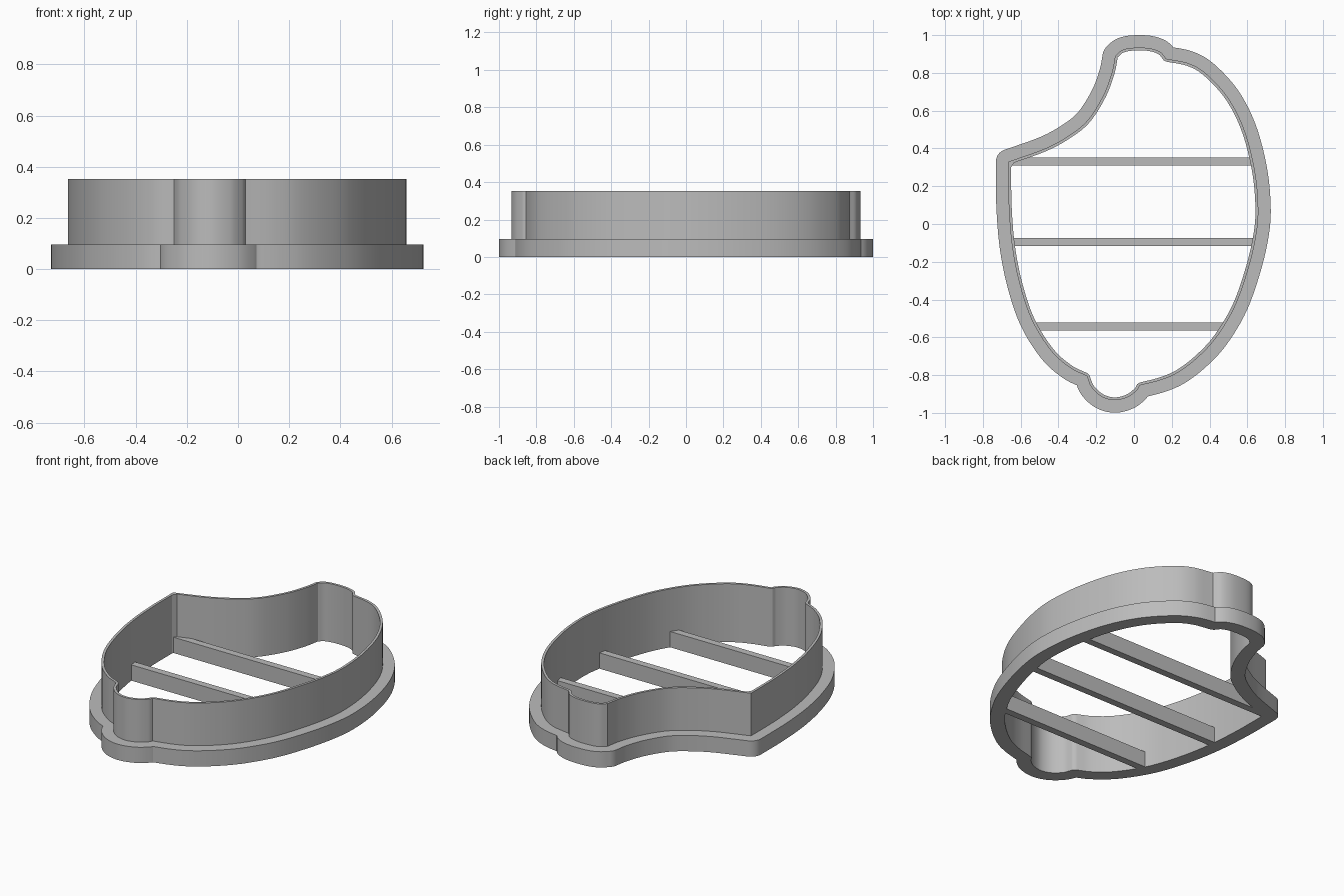
import bpy, bmesh, math
from mathutils import Vector
from mathutils.geometry import intersect_point_line

cube = bpy.data.objects.get("Cube")
if cube:
    bpy.data.objects.remove(cube, do_unlink=True)

FLANGE_H, TOTAL_H = 0.095, 0.352
WALL_T, FLANGE_W = 0.015, 0.066

grey = bpy.data.materials.new("plain grey")
grey.use_nodes = True
COLOUR = (0.5, 0.5, 0.5, 1)
grey.diffuse_color = COLOUR
grey.node_tree.nodes["Principled BSDF"].inputs["Base Color"].default_value = COLOUR

# Outline of the cutting wall, as smooth runs that meet at sharp corners
left_side = [(-.665, .33), (-.663, .1), (-.645, -.12), (-.605, -.32),
             (-.54, -.51), (-.44, -.67), (-.34, -.76), (-.25, -.805)]
bottom_bump = [(-.25, -.805), (-.225, -.865), (-.17, -.915), (-.1, -.933),
               (-.03, -.915), (.015, -.88), (.03, -.855)]
right_side = [(.03, -.855), (.145, -.825), (.24, -.782), (.345, -.7), (.44, -.595),
              (.535, -.435), (.603, -.245), (.645, -.07), (.658, .08), (.64, .28),
              (.585, .495), (.5, .665), (.385, .793), (.29, .85), (.17, .875)]
top_bump = [(.17, .875), (.14, .91), (.09, .929), (.03, .934), (-.03, .93),
            (-.07, .917), (-.1, .89)]
scoop = [(-.1, .89), (-.118, .8), (-.163, .68), (-.245, .55), (-.342, .47),
         (-.47, .4), (-.665, .33)]


def smooth_run(points, steps=12):
    """Spline through the points, without the last one."""
    p = [Vector(q) for q in points]
    p = [2 * p[0] - p[1]] + p + [2 * p[-1] - p[-2]]
    out = []
    for a, b, c, d in zip(p, p[1:], p[2:], p[3:]):
        for i in range(steps):
            t = i / steps
            out.append(b + (c - a) * t / 2 + (2 * a - 5 * b + 4 * c - d) * t * t / 2
                       + (3 * b - a - 3 * c + d) * t ** 3 / 2)
    return out


def distance(point, loop):
    best = 9.0
    for a, b in zip(loop, loop[1:] + loop[:1]):
        near, t = intersect_point_line(point, a, b)
        near = a.lerp(b, min(max(t, 0), 1))
        best = min(best, (point - near.to_2d()).length)
    return best


def offset(loop, dist):
    """Move a loop outward, rounding outer corners and trimming inner ones."""
    moved = []
    n = len(loop)
    for i in range(n):
        a, b, c = loop[i], loop[(i + 1) % n], loop[(i + 2) % n]
        t1, t2 = (b - a).normalized(), (c - b).normalized()
        n1 = Vector((t1.y, -t1.x))
        moved.append((a + b) / 2 + n1 * dist)
        turn = math.atan2(t1.x * t2.y - t1.y * t2.x, t1.dot(t2))
        if dist > 0 and turn > 0.2:
            for k in range(9):
                s = turn * k / 8
                normal = Vector((n1.x * math.cos(s) - n1.y * math.sin(s),
                                 n1.x * math.sin(s) + n1.y * math.cos(s)))
                moved.append(b + normal * dist)
    return [p for p in moved if distance(p, loop) > abs(dist) - 0.001]


def finish(obj):
    bpy.ops.object.select_all(action="DESELECT")
    obj.select_set(True)
    bpy.context.view_layer.objects.active = obj
    bpy.ops.object.shade_smooth_by_angle(angle=math.radians(25))


def ring(name, outer, inner, z0, z1):
    """Upright solid between two outlines."""
    curve = bpy.data.curves.new(name, "CURVE")
    curve.dimensions = "2D"
    curve.fill_mode = "BOTH"
    curve.extrude = (z1 - z0) / 2
    for loop in (outer, inner):
        spline = curve.splines.new("POLY")
        spline.points.add(len(loop) - 1)
        for point, p in zip(spline.points, loop):
            point.co = (p.x, p.y, 0, 1)
        spline.use_cyclic_u = True
    temp = bpy.data.objects.new(name + " outline", curve)
    bpy.context.collection.objects.link(temp)
    mesh = bpy.data.meshes.new_from_object(
        temp.evaluated_get(bpy.context.evaluated_depsgraph_get()))
    bpy.data.objects.remove(temp, do_unlink=True)
    bm = bmesh.new()
    bm.from_mesh(mesh)
    bmesh.ops.translate(bm, verts=bm.verts, vec=(0, 0, (z0 + z1) / 2))
    bmesh.ops.remove_doubles(bm, verts=bm.verts, dist=0.0005)
    bmesh.ops.recalc_face_normals(bm, faces=bm.faces)
    bm.to_mesh(mesh)
    bm.free()
    mesh.materials.clear()
    mesh.materials.append(grey)
    obj = bpy.data.objects.new(name, mesh)
    bpy.context.collection.objects.link(obj)
    finish(obj)


def bar(name, x0, x1, y):
    bpy.ops.mesh.primitive_cube_add(size=1, location=((x0 + x1) / 2, y, FLANGE_H / 2))
    obj = bpy.context.object
    obj.name = name
    obj.scale = (x1 - x0, 0.043, FLANGE_H)
    bpy.ops.object.transform_apply(location=False, rotation=False, scale=True)
    obj.data.materials.append(grey)


wall_line = []
for run in (left_side, bottom_bump, right_side, top_bump, scoop):
    wall_line += smooth_run(run)
hole_line = offset(wall_line, -WALL_T)
flange_line = offset(wall_line, FLANGE_W)

# Wide grip rim below, thin cutting wall above
ring("grip_flange", flange_line, hole_line, 0, FLANGE_H)
ring("cutting_wall", wall_line, hole_line, FLANGE_H, TOTAL_H)

# Cross bars bracing the opening
bar("back_bar", -.655, .625, .33)
bar("middle_bar", -.645, .645, -.095)
bar("front_bar", -.53, .485, -.543)
